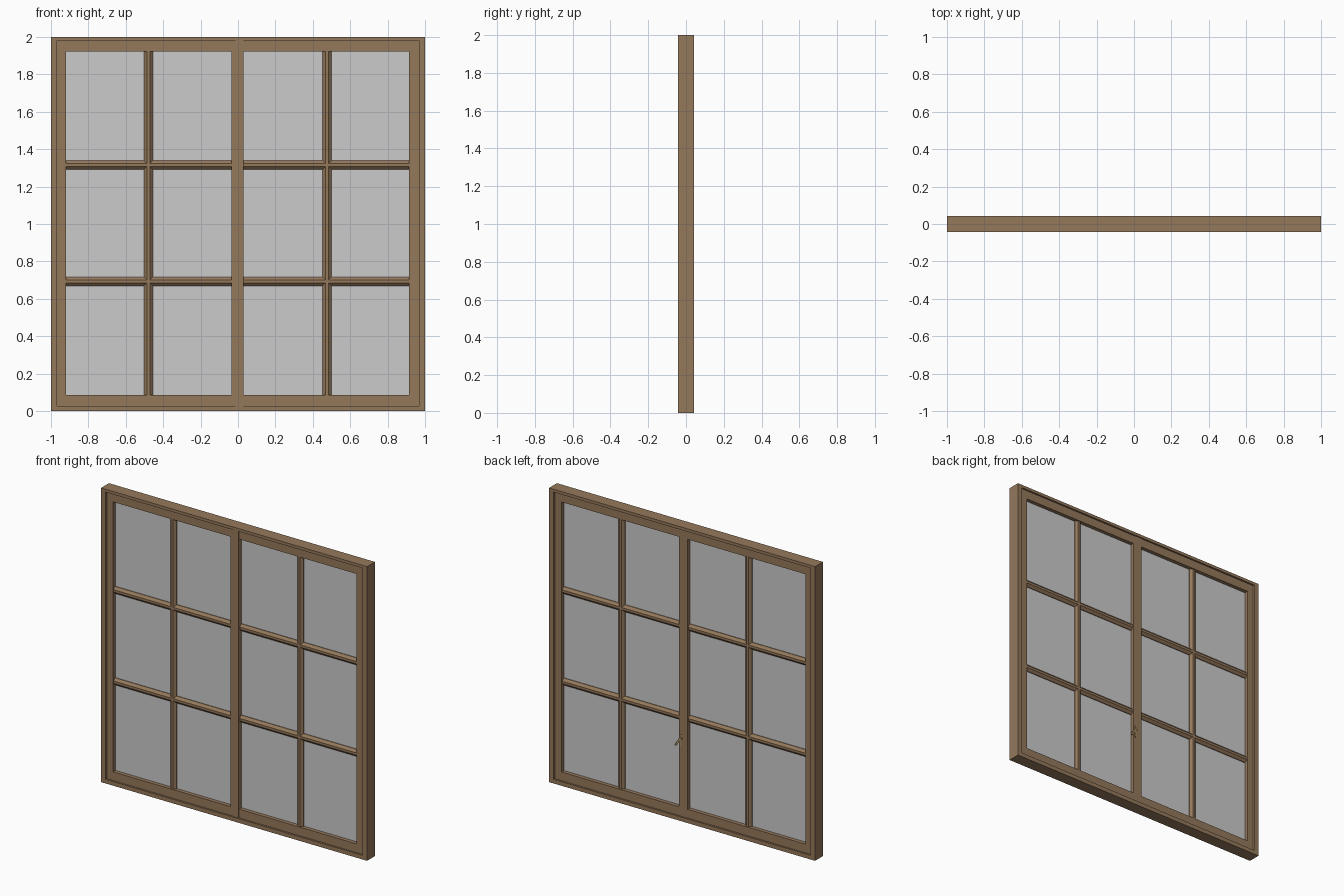
import bpy, bmesh, math
from mathutils import Matrix, Vector

if "Cube" in bpy.data.objects:
    bpy.data.objects.remove(bpy.data.objects["Cube"])


def material(name, col):
    m = bpy.data.materials.new(name)
    m.diffuse_color = (*col, 1)
    m.use_nodes = True
    m.node_tree.nodes["Principled BSDF"].inputs["Base Color"].default_value = m.diffuse_color
    return m


WOOD = material("brown_wood", (0.30, 0.19, 0.105))
BRASS = material("dull_brass", (0.36, 0.25, 0.12))


def finish(name, bm, mat=None):
    bmesh.ops.recalc_face_normals(bm, faces=bm.faces)
    me = bpy.data.meshes.new(name)
    bm.to_mesh(me)
    bm.free()
    ob = bpy.data.objects.new(name, me)
    bpy.context.collection.objects.link(ob)
    if mat:
        me.materials.append(mat)
    return ob


def box(name, x, y, z, mat=None, bevel=0):
    """Box from (min, max) ranges."""
    bm = bmesh.new()
    bmesh.ops.create_cube(bm, size=1)
    for v in bm.verts:
        v.co = Vector([(r[0] + r[1]) / 2 + c * (r[1] - r[0]) for r, c in zip((x, y, z), v.co)])
    if bevel:
        bmesh.ops.bevel(bm, geom=bm.edges[:], offset=bevel, segments=2, affect='EDGES')
    return finish(name, bm, mat)


def ring(name, outer, inner, y, mat):
    """Rectangular frame: outer and inner are (x0, x1, z0, z1)."""
    bm = bmesh.new()
    loops = []
    for (x0, x1, z0, z1), d in ((outer, y[0]), (outer, y[1]), (inner, y[1]), (inner, y[0])):
        loops.append([bm.verts.new(p) for p in
                      ((x0, d, z0), (x1, d, z0), (x1, d, z1), (x0, d, z1))])
    for a, b in zip(loops, loops[1:] + loops[:1]):
        for i in range(4):
            j = (i + 1) % 4
            bm.faces.new((a[i], a[j], b[j], b[i]))
    return finish(name, bm, mat)


# glazing bar cross-section (across, depth), chamfered on both faces
BAR = [(-.024, -.009), (-.008, -.024), (.008, -.024), (.024, -.009),
       (.024, .009), (.008, .024), (-.008, .024), (-.024, .009)]


def bar(name, pos, a, b, vertical):
    bm = bmesh.new()
    ends = [[bm.verts.new((pos + u, d, e) if vertical else (e, d, pos + u))
             for u, d in BAR] for e in (a, b)]
    for i in range(8):
        j = (i + 1) % 8
        bm.faces.new((ends[0][i], ends[0][j], ends[1][j], ends[1][i]))
    for e in ends:
        bm.faces.new(e)
    return finish(name, bm, WOOD)


def cylinder(name, centre, radius, depth, mat):
    bm = bmesh.new()
    bmesh.ops.create_cone(bm, cap_ends=True, segments=16, radius1=radius, radius2=radius,
                          depth=depth, matrix=Matrix.Translation(centre) @ Matrix.Rotation(math.pi / 2, 4, 'X'))
    return finish(name, bm, mat)


# outer frame, with a stop rebate between the sashes and the frame
ring("outer_frame", (-1, 1, 0, 2), (-.966, .966, .028, 1.98), (-.042, .042), WOOD)

# two sashes with glass and glazing bars
Z0, Z1 = .087, 1.922
for side, outer, inner, mid in (("left", (-.966, -.014), (-.919, -.034), -.479),
                                ("right", (-.014, .966), (.03, .914), .476)):
    ring(side + "_sash", (*outer, .028, 1.98), (*inner, Z0, Z1), (-.03, .03), WOOD)
    box(side + "_glass", inner, (-.004, .004), (Z0, Z1))
    bar(side + "_upright_bar", mid, Z0, Z1, True)
    for i, z in enumerate((.694, 1.315)):
        bar(f"{side}_cross_bar_{i + 1}", z, *inner, False)

# cover strips over the meeting stiles
box("front_cover_strip", (-.014, .03), (-.036, -.028), (.028, 1.98), WOOD)
box("back_cover_strip", (-.034, .014), (.028, .034), (.028, 1.98), WOOD)

# latch on the back: plate, spindle and drooping lever
box("latch_plate", (.006, .026), (.028, .035), (.5, .585), BRASS, .003)
cylinder("latch_spindle", (.016, .036, .555), .011, .011, BRASS)
lever = box("latch_lever", (-.007, .007), (.035, .042), (-.065, .006), BRASS, .002)
lever.data.transform(Matrix.Translation((.018, 0, .555)) @ Matrix.Rotation(math.radians(-35), 4, 'Y'))
